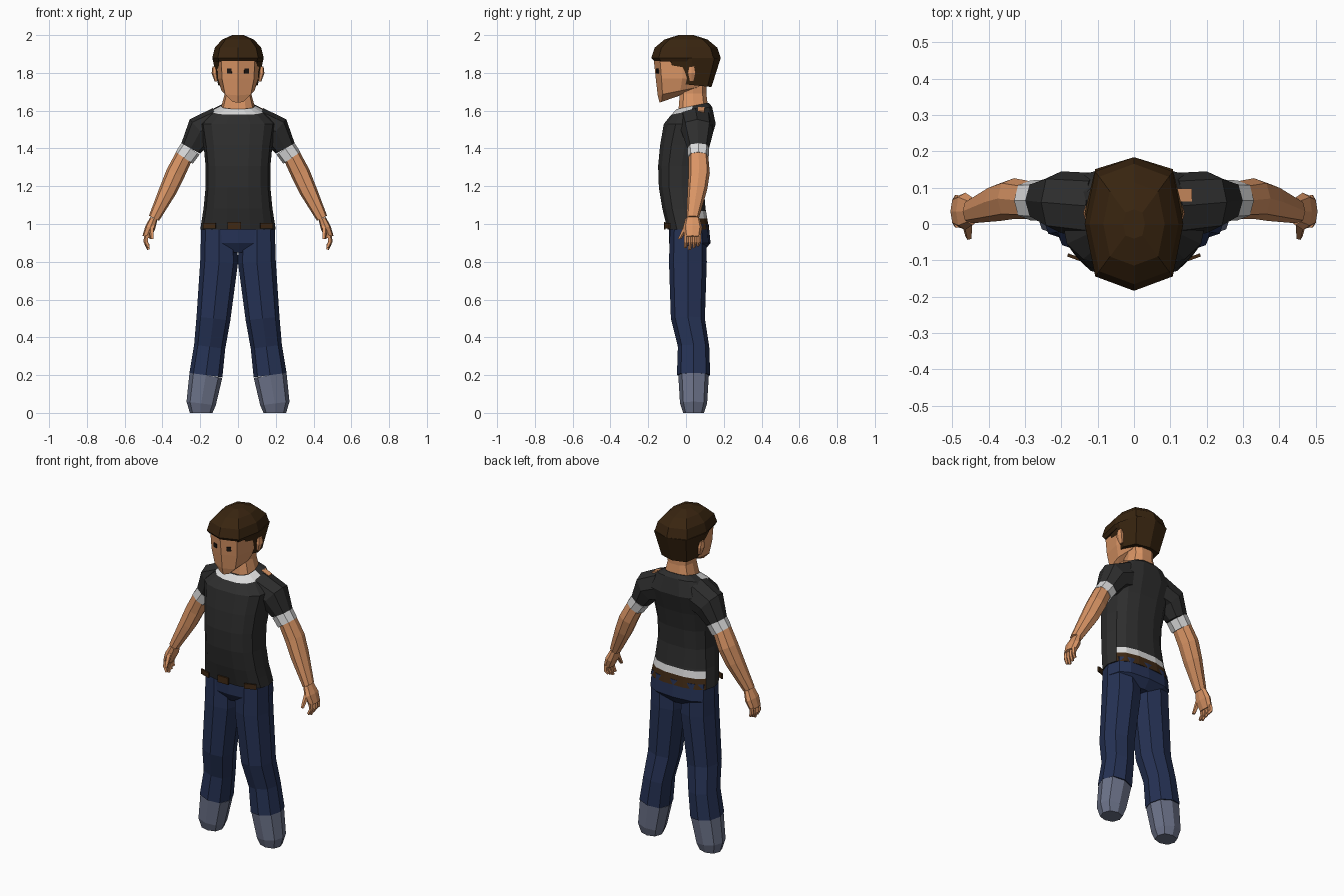
import bpy, bmesh, math
from mathutils import Vector, Matrix

cube = bpy.data.objects.get("Cube")
if cube:
    bpy.data.objects.remove(cube, do_unlink=True)


def material(name, red, green, blue):
    mat = bpy.data.materials.new(name)
    mat.use_nodes = True
    mat.diffuse_color = (red, green, blue, 1)
    shader = mat.node_tree.nodes["Principled BSDF"]
    shader.inputs["Base Color"].default_value = mat.diffuse_color
    shader.inputs["Roughness"].default_value = 0.9
    return mat


skin = material("skin", 0.7, 0.3, 0.13)
brown_hair = material("brown hair", 0.04, 0.018, 0.005)
charcoal = material("charcoal cotton", 0.027, 0.027, 0.027)
white = material("white trim", 0.7, 0.7, 0.7)
denim = material("navy denim", 0.019, 0.032, 0.09)
faded = material("faded denim", 0.15, 0.17, 0.25)
leather = material("brown leather", 0.05, 0.022, 0.007)
dark = material("dark eye", 0.012, 0.008, 0.006)


def finish(name, bm, *materials, rule=None):
    """Store a bmesh as a flat-shaded object, colouring its faces by an optional rule."""
    bmesh.ops.recalc_face_normals(bm, faces=bm.faces)
    if rule:
        for face in bm.faces:
            face.material_index = rule(face.calc_center_median(), face.normal)
    mesh = bpy.data.meshes.new(name)
    bm.to_mesh(mesh)
    bm.free()
    for mat in materials:
        mesh.materials.append(mat)
    obj = bpy.data.objects.new(name, mesh)
    bpy.context.collection.objects.link(obj)


def rounded(value, squareness):
    return math.copysign(abs(value) ** squareness, value)


def skin_rings(rings, sides, squareness):
    """Bridge rings given as centre, sideways axis and depth axis, and cap both ends."""
    bm = bmesh.new()
    loops = []
    for centre, across, deep in rings:
        angles = [math.tau * i / sides for i in range(sides)]
        loops.append([bm.verts.new(centre + across * rounded(math.cos(a), squareness)
                                   + deep * rounded(math.sin(a), squareness)) for a in angles])
    for low, high in zip(loops, loops[1:]):
        for i in range(sides):
            bm.faces.new((low[i - 1], low[i], high[i], high[i - 1]))
    bm.faces.new(loops[0])
    bm.faces.new(loops[-1])
    return bm


def level(z, half_width, front, back, lean=0):
    """Level ring between a front and a back; lean lifts the back edge."""
    depth = (back - front) / 2
    return (Vector((0, front + depth, z)), Vector((half_width, 0, 0)),
            Vector((0, depth, depth * lean)))


def body_part(name, mat, rings, sides=8, squareness=0.7):
    finish(name, skin_rings(rings, sides, squareness), mat)


def limb(name, mat, side, points, flat=1.0, sides=8):
    """Tube through (x, y, z, radius) points whose rings turn to follow the path."""
    rings = []
    for i, (x, y, z, radius) in enumerate(points):
        before, after = points[max(i - 1, 0)], points[min(i + 1, len(points) - 1)]
        roll = math.atan2(after[0] - before[0], before[2] - after[2])
        across = Vector((side * math.cos(roll), 0, math.sin(roll))) * radius
        rings.append((Vector((side * x, y, z)), across, Vector((0, radius * flat, 0))))
    finish(name, skin_rings(rings, sides, 0.8), mat)


def plate(name, mat, location, size, turn=0.0, tilt=0.0):
    bm = bmesh.new()
    bmesh.ops.create_cube(bm, size=1)
    bm.transform(Matrix.Translation(location) @ Matrix.Rotation(turn, 4, 'Z')
                 @ Matrix.Rotation(tilt, 4, 'Y') @ Matrix.Diagonal((*size, 1)))
    finish(name, bm, mat)


# Shirt: waist, chest and back swell follow a half sine from hem to shoulders
hem, shoulder, steps = 0.97, 1.53, 5
strip_low, strip_high = 1.03, 1.07
shirt_rings = []
for step in range(steps + 1):
    t = step / steps
    swell = math.sin(math.pi * t)
    shirt_rings.append(level(hem + (shoulder - hem) * t, 0.2 - 0.03 * swell,
                             -0.1 - 0.02 * t - 0.04 * swell,
                             0.125 + 0.035 * t - 0.045 * swell))
shirt_rings.append(level(1.6, 0.14, -0.08, 0.14, lean=0.2))
shirt_rings.append(level(1.625, 0.09, -0.05, 0.12, lean=0.2))
shirt = skin_rings(shirt_rings, 14, 0.75)
for height in (strip_low, strip_high):
    bmesh.ops.bisect_plane(shirt, geom=shirt.verts[:] + shirt.edges[:] + shirt.faces[:],
                           plane_co=(0, 0, height), plane_no=(0, 0, 1))


# White strip and belt behind, white collar in front
def shirt_colour(centre, normal):
    rear = normal.y > 0.3
    if rear and centre.z < strip_low:
        return 2
    collar = centre.z > 1.58 and centre.y < 0.02
    return int(collar or (rear and centre.z < strip_high))


finish("shirt", shirt, charcoal, white, leather, rule=shirt_colour)

# Belt details at the front hem
plate("belt_buckle", leather, (-0.02, -0.112, 0.99), (0.07, 0.009, 0.04))
for side in (-1, 1):
    plate("belt_piece", leather, (side * 0.15, -0.097, 0.99), (0.07, 0.009, 0.03), side * 0.35)

# Trouser seat
body_part("trouser_seat", denim, [
    level(0.85, 0.09, -0.06, 0.09), level(0.9, 0.195, -0.09, 0.13),
    level(1, 0.19, -0.09, 0.12)], sides=12)

for side, word in ((1, "left"), (-1, "right")):
    # Trouser leg and faded cuff
    ankle = (0.17, 0.04, 0.2, 0.088)
    limb(word + "_trouser_leg", denim, side, [
        (0.1, 0.01, hem, 0.095), (0.1, 0.01, 0.8, 0.1), (0.13, 0.01, 0.5, 0.09),
        (0.15, 0.04, 0.35, 0.083), ankle])
    limb(word + "_trouser_cuff", faded, side, [
        ankle, (0.195, 0.04, 0.05, 0.078), (0.195, 0.04, 0, 0.06)], flat=0.92)

    # Sleeve and white hem
    sleeve_end = (0.25, 0.065, 1.4, 0.057)
    limb(word + "_sleeve", charcoal, side, [
        (0.1, 0.05, shoulder, 0.09), (0.2, 0.06, 1.49, 0.085), sleeve_end])
    limb(word + "_sleeve_hem", white, side, [sleeve_end, (0.285, 0.065, 1.35, 0.055)])

    # Bare arm and palm
    wrist = Vector((0.445, 0.035, 1.03))
    knuckles = wrist + Vector((0.04, 0, -0.1))
    limb(word + "_arm", skin, side, [
        (0.28, 0.065, 1.37, 0.047), (0.33, 0.07, 1.27, 0.051),
        (0.37, 0.06, 1.18, 0.047), (*wrist, 0.03)], flat=1.1)
    limb(word + "_palm", skin, side, [
        (*wrist, 0.02), (*wrist.lerp(knuckles, 0.5), 0.027), (*knuckles, 0.022)], flat=1.9)

    # Four fingers spread evenly, and a thumb reaching forward
    for k in range(4):
        root = knuckles + Vector((0, 0.022 * (k - 1.5), 0.01))
        middle = root + Vector((0.003, 0, -0.035))
        tip = root + Vector((-0.012, -0.005, 0.01 * abs(k - 1) - 0.075))
        limb(word + "_finger", skin, side,
             [(*root, 0.013), (*middle, 0.012), (*tip, 0.008)], sides=5)
    thumb = wrist + Vector((0.015, -0.025, -0.03))
    thumb_tip = thumb + Vector((-0.005, -0.045, -0.08))
    limb(word + "_thumb", skin, side, [(*thumb, 0.017), (*thumb_tip, 0.009)], sides=5)

    # Ear and eye
    limb(word + "_ear", skin, side, [
        (0.125, 0.03, 1.835, 0.01), (0.125, 0.03, 1.8, 0.015),
        (0.115, 0.03, 1.755, 0.008)], flat=1.6, sides=6)
    plate(word + "_eye", dark, (side * 0.045, -0.15, 1.81), (0.024, 0.009, 0.024), side * 0.36)

# Bare patch on the left shoulder
plate("shoulder_patch", skin, (0.135, 0.08, 1.605), (0.05, 0.035, 0.009), tilt=0.4)

# Neck and wedge-shaped head
body_part("neck", skin, [
    level(1.58, 0.1, -0.045, 0.125), level(1.69, 0.07, -0.035, 0.11),
    level(1.78, 0.075, -0.03, 0.11)], sides=10)
body_part("head", skin, [
    level(1.66, 0.035, -0.14, -0.04, lean=0.35), level(1.705, 0.087, -0.15, 0.09, lean=0.2),
    level(1.77, 0.108, -0.16, 0.12), level(1.88, 0.113, -0.172, 0.14)])

# Hair: domed crown above a fringe edge, then the back and sides
brow, crown_height, crown_width, crown_depth = 1.88, 0.123, 0.136, 0.184
crown = [level(1.86, 0.125, -0.167, 0.167)]
for k in range(4):
    rise, spread = math.sin(0.45 * k), math.cos(0.45 * k)
    crown.append(level(brow + crown_height * rise, crown_width * spread,
                       -crown_depth * spread, crown_depth * spread))
body_part("hair_crown", brown_hair, crown)
body_part("hair_back", brown_hair, [
    level(1.735, 0.105, -0.06, 0.135, lean=-0.1),
    level(brow, crown_width, -0.12, crown_depth)])
